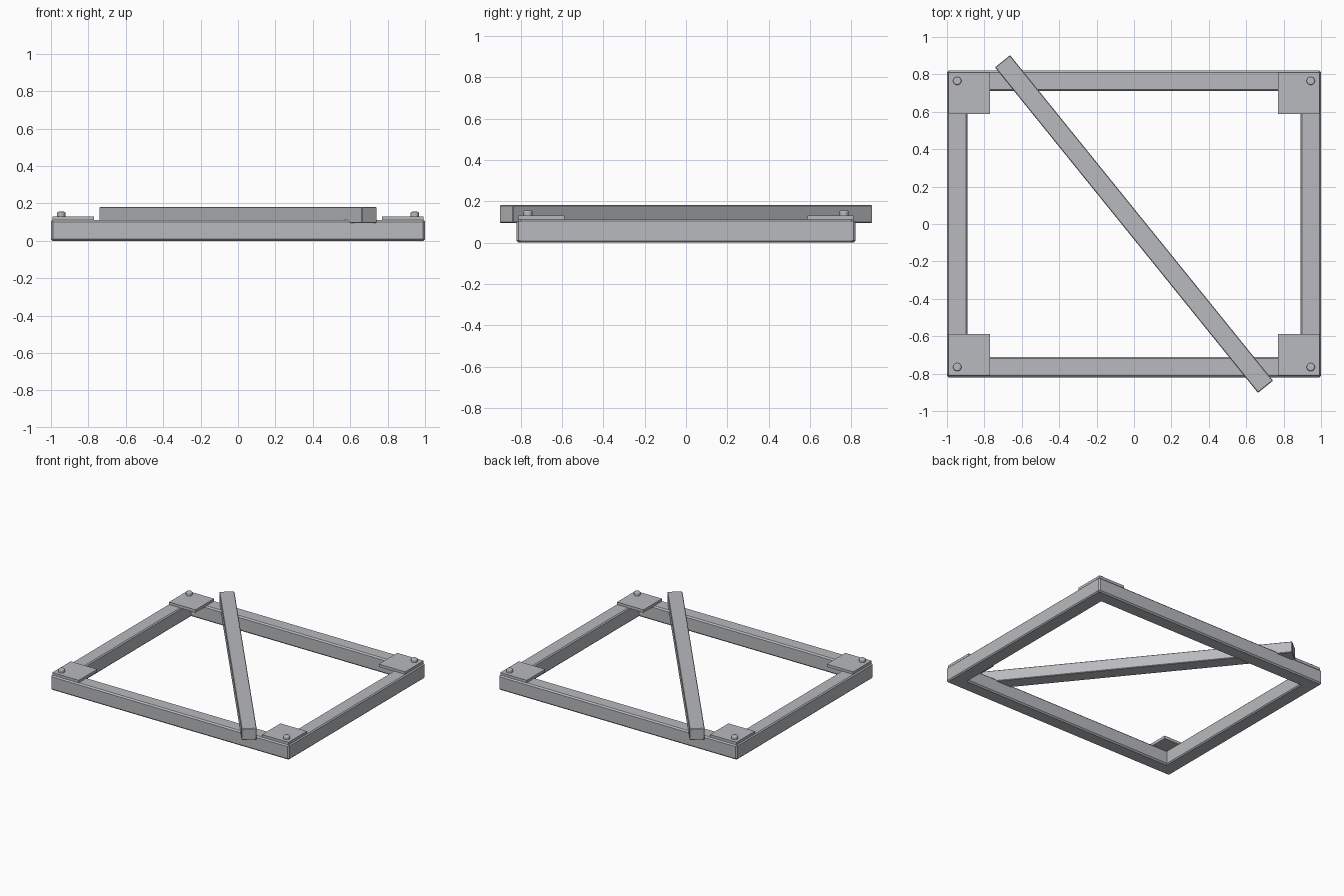
import bpy
import math

cube = bpy.data.objects.get("Cube")
if cube:
    bpy.data.objects.remove(cube, do_unlink=True)

# Single grey metal
steel = bpy.data.materials.new("grey_metal")
steel.use_nodes = True
GREY = (0.48, 0.49, 0.51, 1)
steel.diffuse_color = GREY
steel.node_tree.nodes["Principled BSDF"].inputs["Base Color"].default_value = GREY


def finish(name, bevel, segments=1):
    ob = bpy.context.object
    ob.name = name
    ob.data.materials.append(steel)
    if bevel:
        mod = ob.modifiers.new("Bevel", "BEVEL")
        mod.width = bevel
        mod.segments = segments
    return ob


def box(name, centre, size, bevel=0, turn=0):
    bpy.ops.mesh.primitive_cube_add(size=1, location=centre, rotation=(0, 0, turn))
    bpy.context.object.scale = size
    bpy.ops.object.transform_apply(location=False, rotation=False, scale=True)
    return finish(name, bevel)


HALF_X, HALF_Y, RAIL, TOP = 1.0, 0.82, 0.11, 0.112

# Frame rails
for side, label in ((-1, "front"), (1, "back")):
    box(label + "_rail", (0, side * (HALF_Y - RAIL / 2), TOP / 2),
        (2 * HALF_X, RAIL, TOP), 0.01)
for side, label in ((-1, "right"), (1, "left")):
    box(label + "_rail", (side * (HALF_X - RAIL / 2), 0, TOP / 2),
        (RAIL, 2 * HALF_Y - 0.02, TOP), 0.008)

# Corner plates, each held by a bolt
for sx, x_label in ((-1, "right"), (1, "left")):
    for sy, y_label in ((-1, "front"), (1, "back")):
        corner = y_label + "_" + x_label
        box(corner + "_corner_plate", (sx * 0.88, sy * 0.7, 0.12), (0.222, 0.222, 0.022))
        bpy.ops.mesh.primitive_cylinder_add(
            vertices=20, radius=0.022, depth=0.045,
            location=(sx * 0.945, sy * 0.765, 0.133))
        finish(corner + "_bolt", 0.007, 3)
        bpy.ops.object.shade_smooth_by_angle(angle=math.radians(40))

# Diagonal brace laid across the frame
end_x, end_y = 0.703, -0.87
box("diagonal_brace", (0, 0, 0.138), (2 * math.hypot(end_x, end_y), 0.104, 0.086),
    0.004, math.atan2(end_y, end_x))
